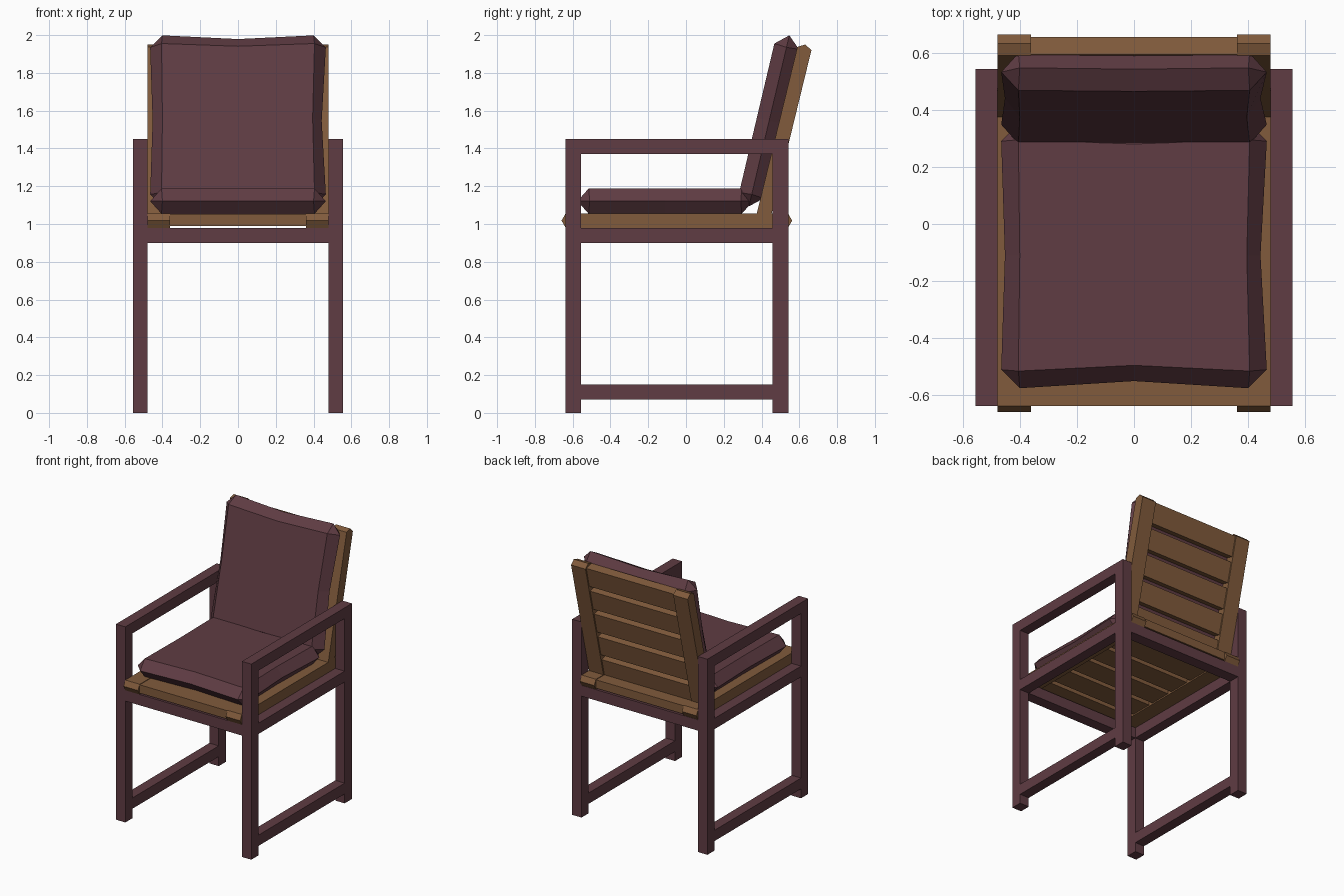
import bpy, bmesh, math
from mathutils import Matrix, Vector

if "Cube" in bpy.data.objects:
    bpy.data.objects.remove(bpy.data.objects["Cube"])


def material(name, rgb):
    m = bpy.data.materials.new(name)
    m.diffuse_color = (*rgb, 1)
    m.use_nodes = True
    m.node_tree.nodes["Principled BSDF"].inputs["Base Color"].default_value = m.diffuse_color
    return m


MAROON = material("maroon", (0.115, 0.045, 0.056))
WOOD = material("wood", (0.22, 0.105, 0.045))


def finish(name, bm, mat, matrix=Matrix()):
    bmesh.ops.recalc_face_normals(bm, faces=bm.faces)
    me = bpy.data.meshes.new(name)
    bm.to_mesh(me)
    bm.free()
    me.materials.append(mat)
    ob = bpy.data.objects.new(name, me)
    ob.matrix_world = matrix
    bpy.context.collection.objects.link(ob)
    return ob


def box(name, x, y, z, mat, matrix=Matrix()):
    bm = bmesh.new()
    bmesh.ops.create_cube(bm, size=1)
    for v in bm.verts:
        v.co = Vector(r[0] + (c + 0.5) * (r[1] - r[0]) for c, r in zip(v.co, (x, y, z)))
    return finish(name, bm, mat, matrix)


def extrude_x(name, profile, x0, x1, mat, matrix=Matrix()):
    bm = bmesh.new()
    face = bm.faces.new([bm.verts.new((x0, y, z)) for y, z in profile])
    ext = bmesh.ops.extrude_face_region(bm, geom=[face])["geom"]
    bmesh.ops.translate(bm, vec=(x1 - x0, 0, 0),
                        verts=[g for g in ext if isinstance(g, bmesh.types.BMVert)])
    return finish(name, bm, mat, matrix)


def slatted_panel(name, y0, y1, count, gap, matrix, tip0=True):
    """Two stiles with pointed ends joined by slats; lies flat, thickness 0.076."""
    t, tip = 0.038, 0.022
    profile = [(y0, -t), (y1, -t), (y1 + tip, 0), (y1, t), (y0, t)]
    if tip0:
        profile.append((y0 - tip, 0))
    for side, s in (("left", -1), ("right", 1)):
        extrude_x(f"{name}_stile_{side}", profile, s * 0.36, s * 0.478, WOOD, matrix)
    width = (y1 - y0 - gap * (count - 1)) / count
    for i in range(count):
        a = y0 + i * (width + gap)
        box(f"{name}_slat_{i + 1}", (-0.362, 0.362), (a, a + width), (-0.028, 0.034), WOOD, matrix)


def cushion(name, matrix):
    """Soft pad: pinched sides, cut corners on the middle seam."""
    t = 0.067
    face = [(-0.405, -0.405), (0, -0.385), (0.405, -0.405), (0.395, 0),
            (0.405, 0.405), (0, 0.39), (-0.405, 0.405), (-0.4, 0)]
    seam = [(-0.465, -0.4), (-0.4, -0.465), (0, -0.44), (0.4, -0.465), (0.465, -0.4), (0.443, 0),
            (0.465, 0.4), (0.4, 0.465), (0, 0.445), (-0.4, 0.465), (-0.465, 0.4), (-0.452, 0)]
    bm = bmesh.new()
    mid = [bm.verts.new((x, y, 0)) for x, y in seam]
    for s in (1, -1):
        ring = [bm.verts.new((x, y, s * t)) for x, y in face]
        bm.faces.new(ring)
        for k in range(4):
            corner, edge, nxt = ring[2 * k], ring[2 * k + 1], ring[(2 * k + 2) % 8]
            a, b, c, d = (mid[(3 * k + j) % 12] for j in range(4))
            bm.faces.new((corner, a, b))
            bm.faces.new((corner, b, c, edge))
            bm.faces.new((edge, c, d, nxt))
    finish(name, bm, MAROON, matrix)


# Side frames: legs, armrest, seat rail and foot rail
for side, s in (("left", -1), ("right", 1)):
    x = sorted((s * 0.478, s * 0.555))
    box(f"front_leg_{side}", x, (-0.637, -0.555), (0, 1.45), MAROON)
    box(f"back_leg_{side}", x, (0.457, 0.542), (0, 1.45), MAROON)
    for part, z in (("armrest", (1.37, 1.45)), ("seat_rail", (0.90, 0.98)), ("foot_rail", (0.07, 0.15))):
        box(f"{part}_{side}", x, (-0.555, 0.457), z, MAROON)

# Cross rails under the seat
box("front_cross_rail", (-0.478, 0.478), (-0.637, -0.555), (0.90, 0.98), MAROON)
box("back_cross_rail", (-0.478, 0.478), (0.457, 0.542), (0.90, 0.98), MAROON)

# Wooden seat and reclined back
lean = math.radians(90 - 13.7)
slatted_panel("seat", -0.637, 0.54, 6, 0.035, Matrix.Translation((0, 0, 1.018)))
slatted_panel("back", 0, 0.92, 5, 0.04,
              Matrix.Translation((0, 0.409, 1.035)) @ Matrix.Rotation(lean, 4, 'X'), tip0=False)

# Seat and back cushions
cushion("seat_cushion", Matrix.Translation((0, -0.11, 1.121)))
cushion("back_cushion", Matrix.Translation((0, 0.44, 1.546)) @ Matrix.Rotation(math.radians(90 - 13.3), 4, 'X'))
